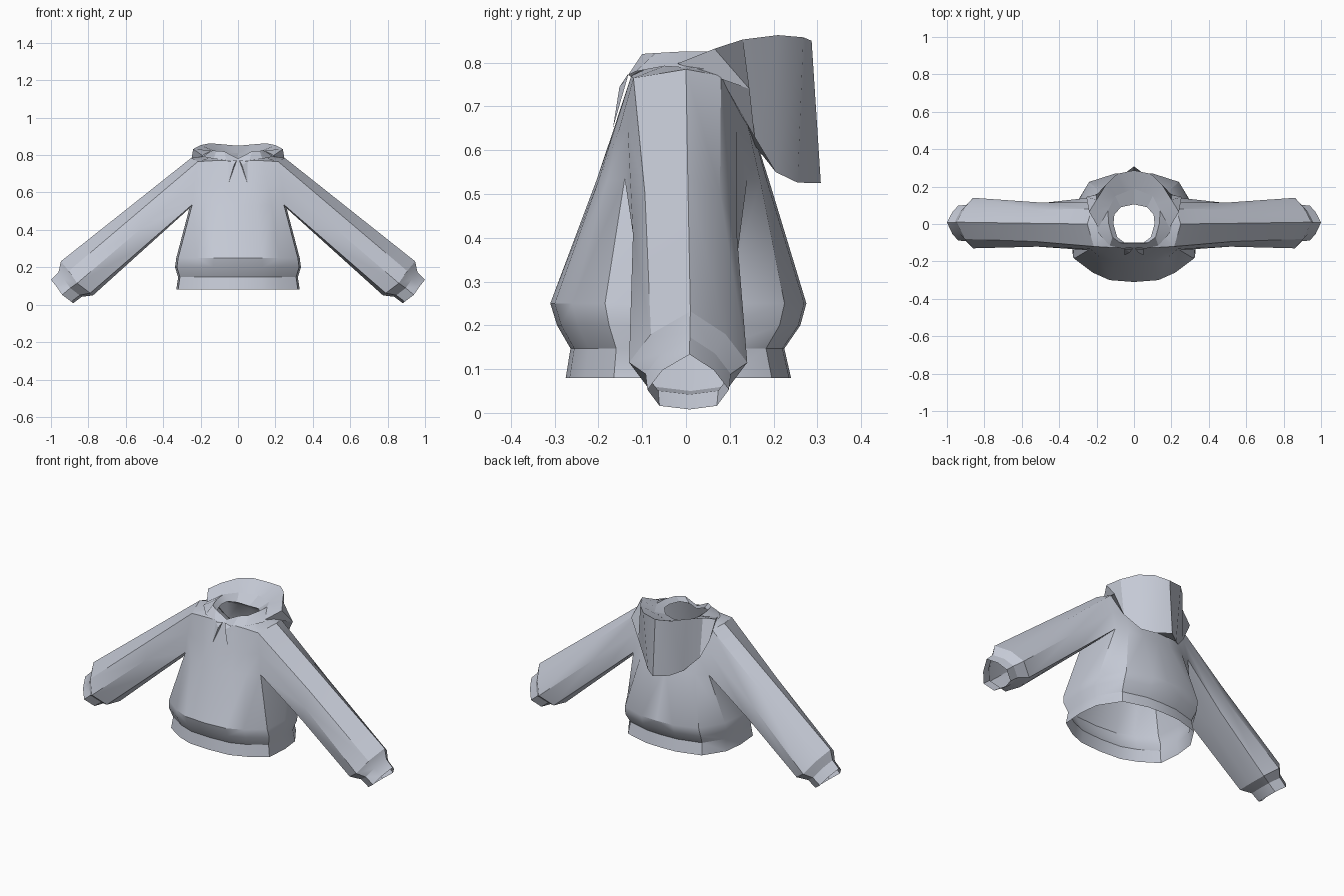
import bpy, bmesh, math
from mathutils import Vector

cube = bpy.data.objects.get("Cube")
if cube:
    bpy.data.objects.remove(cube, do_unlink=True)

# One cloth colour
cloth = bpy.data.materials.new("grey_cloth")
cloth.use_nodes = True
COL = (0.56, 0.59, 0.67, 1)
cloth.diffuse_color = COL
bsdf = cloth.node_tree.nodes["Principled BSDF"]
bsdf.inputs["Base Color"].default_value = COL
bsdf.inputs["Roughness"].default_value = 0.9


def make_part(name, build, angle=28):
    """Build the left half with bmesh, then mirror it across x."""
    bm = bmesh.new()
    build(bm)
    bmesh.ops.remove_doubles(bm, verts=bm.verts, dist=0.0005)
    geom = bm.verts[:] + bm.edges[:] + bm.faces[:]
    bmesh.ops.mirror(bm, geom=geom, axis='X', merge_dist=0.0005)
    bmesh.ops.recalc_face_normals(bm, faces=bm.faces)
    mesh = bpy.data.meshes.new(name)
    bm.to_mesh(mesh)
    bm.free()
    mesh.materials.append(cloth)
    obj = bpy.data.objects.new(name, mesh)
    bpy.context.collection.objects.link(obj)
    bpy.ops.object.select_all(action='DESELECT')
    obj.select_set(True)
    bpy.context.view_layer.objects.active = obj
    bpy.ops.object.shade_smooth_by_angle(angle=math.radians(angle))
    return obj


def loft(bm, rings, closed=False, skip=lambda row, col: False):
    """Bridge rows of points with quads."""
    rows = [[bm.verts.new(p) for p in ring] for ring in rings]
    n = len(rows[0])
    for r in range(len(rows) - 1):
        for c in range(n if closed else n - 1):
            if not skip(r, c):
                d = (c + 1) % n
                bm.faces.new((rows[r][c], rows[r][d], rows[r + 1][d], rows[r + 1][c]))


# Torso outline at the fullest height, from front centre round to back centre
HEM = [(0, -.31), (.13, -.30), (.22, -.26), (.32, -.185), (.33, -.04),
       (.317, .09), (.24, .225), (.10, .27), (0, .275)]


def hem_ring(z, sx, sy, dy=0):
    return [(x * sx, y * sy + dy, z) for x, y in HEM]


chest = [(0, -.205, .53), (.10, -.20, .53), (.18, -.18, .53), (.245, -.14, .535), (.26, 0, .515),
         (.245, .14, .535), (.18, .17, .53), (.09, .185, .53), (0, .19, .53)]
upper = [(0, -.168, .64), (.08, -.166, .64), (.16, -.155, .64), (.235, -.133, .65), (.26, 0, .65),
         (.24, .115, .65), (.17, .145, .64), (.08, .155, .64), (0, .155, .64)]
shoulder = [(0, -.122, .765), (.06, -.125, .77), (.13, -.125, .77), (.215, -.12, .765), (.25, 0, .785),
            (.225, .08, .77), (.15, .11, .765), (.08, .12, .76), (0, .12, .755)]
neck = [(0, -.10, .765), (.05, -.10, .785), (.09, -.07, .795), (.105, -.03, .80), (.11, 0, .80),
        (.105, .05, .80), (.085, .08, .79), (.05, .10, .785), (0, .105, .78)]

TORSO = [hem_ring(.08, 1, .88, -.002), hem_ring(.147, .97, .835, -.005), hem_ring(.20, 1.02, .95),
         hem_ring(.25, 1, 1), chest, upper, shoulder, neck]

# Sleeve end outline, from the underside round the front to the top and back
WRIST = [(.775, .01, .05), (.79, -.09, .062), (.86, -.13, .115), (.905, -.08, .18),
         (.947, .01, .232), (.905, .09, .18), (.86, .14, .115), (.79, .10, .062)]
WRIST_MID = Vector((.86, .005, .14))


def wrist_ring(scale, centre):
    return [Vector(centre) + (Vector(p) - WRIST_MID) * scale for p in WRIST]


def build_body(bm):
    # Torso with the armhole left open
    loft(bm, TORSO, skip=lambda r, c: r in (4, 5) and c in (3, 4))
    # Sleeve starting on the armhole, then narrow cuff
    arm = [chest[4], chest[3], upper[3], shoulder[3], shoulder[4], shoulder[5], upper[5], chest[5]]
    middle = []
    for a, b in zip(arm, WRIST):
        p = Vector(a).lerp(Vector(b), .45)
        p.y *= .92
        middle.append(p)
    loft(bm, [arm, middle, WRIST, wrist_ring(.72, (.897, .005, .107)),
              wrist_ring(.69, (.94, .005, .07))], closed=True)


make_part("sweater_body", build_body)

# Standing collar folded around the neck
COLLAR_BASE = [(0, -.122, .765), (.06, -.132, .772), (.13, -.115, .78), (.19, -.05, .792),
               (.22, .05, .785), (.17, .12, .765), (0, .13, .75)]
COLLAR_TOP = [(0, -.105, .782), (.075, -.10, .82), (.115, -.07, .822), (.135, 0, .826),
              (.14, .07, .825), (.10, .15, .815), (0, .19, .81)]
COLLAR_IN = [(0, -.10, .765), (.05, -.10, .785), (.09, -.07, .795), (.11, 0, .80),
             (.105, .05, .80), (.07, .09, .788), (0, .105, .78)]
make_part("collar", lambda bm: loft(bm, [COLLAR_BASE, COLLAR_TOP, COLLAR_IN]), 20)

# Hood hanging down the back: rim, lower edge, tuck under, and inner lining
RIM = [(0, .287, .85), (.09, .268, .858), (.15, .21, .863), (.20, .13, .853), (.24, .065, .832)]
EDGE = [(0, .308, .525), (.07, .255, .526), (.125, .205, .55), (.20, .157, .63), (.255, .145, .74)]
TUCK = [(0, .16, .60), (.06, .16, .60), (.11, .15, .62), (.18, .12, .69), (.22, .08, .765)]
LINING = [(0, .19, .81), (.05, .17, .812), (.10, .15, .815), (.12, .11, .82), (.14, .07, .825)]


def build_hood(bm):
    loft(bm, [LINING, RIM, EDGE, TUCK])
    # Folded front corner running down to the collar
    for tri in ([(.24, .065, .832), (.255, .145, .74), (.19, -.02, .798)],
                [(.255, .145, .74), (.22, .08, .765), (.19, -.02, .798)],
                [(.24, .065, .832), (.19, -.02, .798), (.14, .07, .825)]):
        bm.faces.new([bm.verts.new(p) for p in tri])


make_part("hood", build_hood, 25)


# Pointed gathers below the collar
def build_gather(bm):
    a, b, c, d = [bm.verts.new(p) for p in
                  ((.006, -.132, .775), (.05, -.134, .765), (.05, -.167, .65), (.022, -.152, .745))]
    bm.faces.new((a, d, c))
    bm.faces.new((d, b, c))
    bm.faces.new((a, b, d))


make_part("collar_gathers", build_gather, 10)
